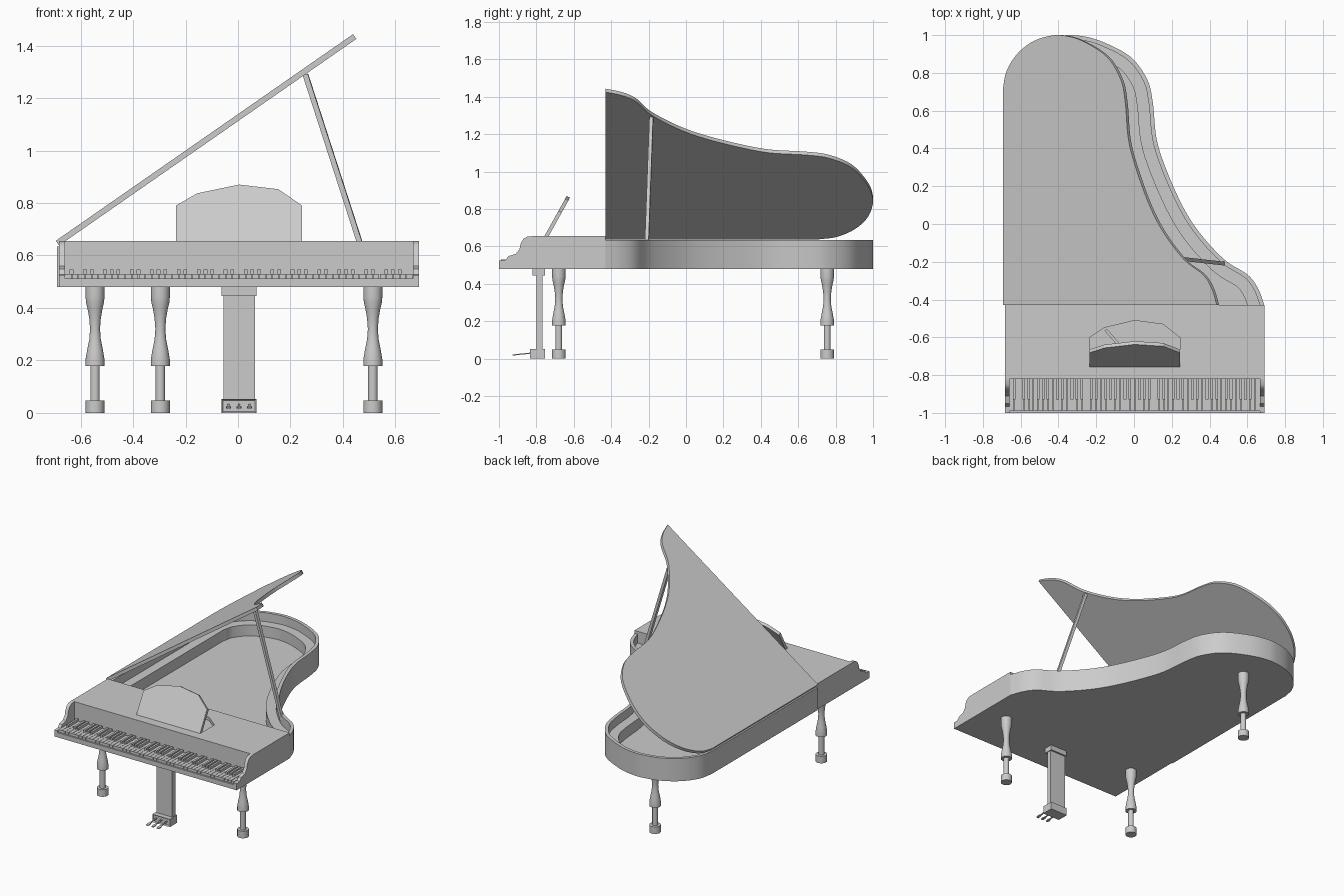
import bpy, bmesh, math
from mathutils import Vector, Matrix

if "Cube" in bpy.data.objects:
    bpy.data.objects.remove(bpy.data.objects["Cube"])

GREY = (0.6, 0.6, 0.6, 1)
grey = bpy.data.materials.new("plain grey")
grey.use_nodes = True
grey.diffuse_color = GREY
grey.node_tree.nodes["Principled BSDF"].inputs["Base Color"].default_value = GREY


def finish(bm, name, smooth=False):
    bmesh.ops.recalc_face_normals(bm, faces=bm.faces)
    mesh = bpy.data.meshes.new(name)
    bm.to_mesh(mesh)
    bm.free()
    mesh.materials.append(grey)
    obj = bpy.data.objects.new(name, mesh)
    bpy.context.collection.objects.link(obj)
    if smooth:
        bpy.ops.object.select_all(action="DESELECT")
        obj.select_set(True)
        bpy.context.view_layer.objects.active = obj
        bpy.ops.object.shade_smooth_by_angle(angle=math.radians(30))
    return obj


def add_box(bm, lo, hi):
    lo, hi = Vector(lo), Vector(hi)
    mat = Matrix.Translation((lo + hi) / 2) @ Matrix.Diagonal((*(hi - lo), 1))
    return bmesh.ops.create_cube(bm, size=1, matrix=mat)["verts"]


def box(name, lo, hi):
    bm = bmesh.new()
    add_box(bm, lo, hi)
    return finish(bm, name)


def prism(name, outline, depth, matrix=Matrix(), smooth=False):
    """Extrude a flat outline along local z, then place it with a matrix."""
    bm = bmesh.new()
    face = bm.faces.new([bm.verts.new((p[0], p[1], 0)) for p in outline])
    out = bmesh.ops.extrude_face_region(bm, geom=[face])["geom"]
    bmesh.ops.translate(bm, vec=(0, 0, depth),
                        verts=[v for v in out if isinstance(v, bmesh.types.BMVert)])
    bm.transform(matrix)
    return finish(bm, name, smooth)


def spline(points, steps=5):
    """Smooth path through the given points."""
    pts = [Vector(p) for p in points]
    ext = [2 * pts[0] - pts[1]] + pts + [2 * pts[-1] - pts[-2]]
    path = []
    for a, b, c, d in zip(ext, ext[1:], ext[2:], ext[3:]):
        for i in range(steps):
            t = i / steps
            path.append((2 * b + (c - a) * t + (2 * a - 5 * b + 4 * c - d) * t**2
                         + (3 * b - a - 3 * c + d) * t**3) / 2)
    return path + [pts[-1]]


def inset(path, dist):
    """Shift an open path towards the inside of the case."""
    out = []
    for i, p in enumerate(path):
        t = (path[min(i + 1, len(path) - 1)] - path[max(i - 1, 0)]).normalized()
        out.append(p + Vector((t.y, -t.x)) * dist)
    return out


def stick(name, start, end, width):
    a, b = Vector(start), Vector(end)
    mat = Matrix.Translation(a) @ (b - a).to_track_quat("Z", "Y").to_matrix().to_4x4()
    h = width / 2
    return prism(name, [(-h, -h), (h, -h), (h, h), (-h, h)], (b - a).length, mat)


def up(z):
    return Matrix.Translation((0, 0, z))


# Case: curved rim, inner ledge and soundboard
BACK = -0.43
curve = spline([(-0.69, 0.71), (-0.667, 0.807), (-0.598, 0.90), (-0.497, 0.966),
                (-0.39, 0.995), (-0.30, 0.998), (-0.18, 0.97), (-0.02, 0.886),
                (0.07, 0.765), (0.10, 0.64), (0.12, 0.447), (0.175, 0.278),
                (0.26, 0.09), (0.35, -0.05), (0.48, -0.19), (0.60, -0.267),
                (0.656, -0.34), (0.69, BACK)])
side = [Vector((-0.69, BACK))] + curve
lip, shelf = inset(side, 0.022), inset(side, 0.085)
prism("case_rim", side + lip[::-1], 0.155, up(0.48), True)
prism("inner_ledge", lip + shelf[::-1], 0.075, up(0.50), True)
prism("soundboard", lip, 0.02, up(0.48))

# Lid, hinged along the straight side
hinge = Vector((-0.682, 0, 0.638))
tilt = Matrix.Translation(hinge) @ Matrix.Rotation(math.radians(-34.8), 4, "Y")
prism("lid", [(p.x + 0.69, p.y) for p in side], 0.022, tilt, True)
stick("lid_prop", (0.48, -0.21, 0.60), (0.257, -0.185, 1.29), 0.02)

# Front deck with cheeks at both ends
LEFT, RIGHT, INNER = -0.683, 0.69, 0.023
deck = box("front_deck", (LEFT, -0.82, 0.48), (RIGHT, BACK, 0.655))
arm = [(-0.82, 0.48), (-1, 0.48), (-1, 0.525), (-0.965, 0.528), (-0.95, 0.548),
       (-0.91, 0.56), (-0.89, 0.585), (-0.884, 0.615), (-0.87, 0.64),
       (-0.85, 0.652), (-0.82, 0.655)]
along_x = Matrix(((0, 0, 1, 0), (1, 0, 0, 0), (0, 1, 0, 0), (0, 0, 0, 1)))
for name, x in (("right_cheek", LEFT), ("left_cheek", RIGHT - INNER)):
    prism(name, arm, INNER, Matrix.Translation((x, 0, 0)) @ along_x, True)
box("key_bed", (LEFT + INNER, -1, 0.48), (RIGHT - INNER, -0.82, 0.512))

# Keyboard
pitch = (RIGHT - LEFT - 2 * INNER) / 52
white, black = bmesh.new(), bmesh.new()
for i in range(52):
    x = LEFT + INNER + i * pitch
    add_box(white, (x + 0.001, -0.99, 0.51), (x + pitch - 0.001, -0.82, 0.53))
    if i % 7 in (0, 2, 3, 5, 6) and i < 51:
        x += pitch
        add_box(black, (x - 0.007, -0.93, 0.525), (x + 0.007, -0.82, 0.546))
finish(white, "white_keys")
finish(black, "black_keys")

# Music desk, with the matching recess in the deck
desk = [(-0.24, 0), (0.24, 0), (0.24, 0.155), (0.15, 0.226), (0, 0.246),
        (-0.16, 0.208), (-0.24, 0.155)]
place = Matrix.Translation((0.004, -0.757, 0.655))
cutter = prism("recess_cutter", desk, 0.1, place @ up(-0.022))
cutter.hide_render = True
cut = deck.modifiers.new("recess", "BOOLEAN")
cut.object = cutter
cut.solver = "EXACT"
bpy.context.view_layer.objects.active = deck
bpy.ops.object.modifier_apply(modifier="recess")
bpy.data.objects.remove(cutter)
lean = Matrix.Rotation(math.radians(61), 4, "X")
prism("music_desk", desk, 0.02, place @ lean @ up(-0.02))
stick("desk_strut", (-0.15, -0.56, 0.64), (-0.07, -0.65, 0.64), 0.016)

# Turned legs
turning = [(0, 0), (0.036, 0), (0.036, 0.048), (0.018, 0.048), (0.018, 0.178),
           (0.036, 0.178), (0.036, 0.205), (0.03, 0.24), (0.022, 0.28),
           (0.019, 0.32), (0.022, 0.36), (0.029, 0.40), (0.034, 0.42),
           (0.036, 0.44), (0.036, 0.48), (0, 0.48)]
for name, x, y in (("front_right_leg", -0.545, -0.68), ("front_left_leg", 0.514, -0.68),
                   ("back_leg", -0.296, 0.755)):
    bm = bmesh.new()
    verts = [bm.verts.new((r, 0, z)) for r, z in turning]
    edges = [bm.edges.new(pair) for pair in zip(verts, verts[1:])]
    bmesh.ops.spin(bm, geom=verts + edges, cent=(0, 0, 0), axis=(0, 0, 1),
                   angle=math.tau, steps=24)
    bmesh.ops.remove_doubles(bm, verts=bm.verts, dist=0.0005)
    bm.transform(Matrix.Translation((x, y, 0)))
    finish(bm, name, True)

# Pedal column
MID = 0.004
box("pedal_column", (MID - 0.06, -0.80, 0.05), (MID + 0.06, -0.767, 0.45))
box("column_cap", (MID - 0.066, -0.82, 0.445), (MID + 0.066, -0.755, 0.48))
bm = bmesh.new()
add_box(bm, (MID - 0.066, -0.835, 0), (MID + 0.066, -0.755, 0.053))
front = min(bm.faces, key=lambda f: f.calc_center_median().y)
bmesh.ops.inset_region(bm, faces=[front], thickness=0.008, depth=0)
bmesh.ops.translate(bm, vec=(0, 0.008, 0), verts=front.verts)
finish(bm, "pedal_box")

# Pedals, widening towards the foot
pedal = [(-0.004, 0), (-0.004, -0.06), (-0.01, -0.08), (-0.008, -0.1),
         (0.008, -0.1), (0.01, -0.08), (0.004, -0.06), (0.004, 0)]
for name, x in (("right_pedal", -0.04), ("middle_pedal", 0), ("left_pedal", 0.04)):
    dip = Matrix.Rotation(math.radians(6), 4, "X")
    prism(name, pedal, 0.006, Matrix.Translation((MID + x, -0.827, 0.027)) @ dip)
